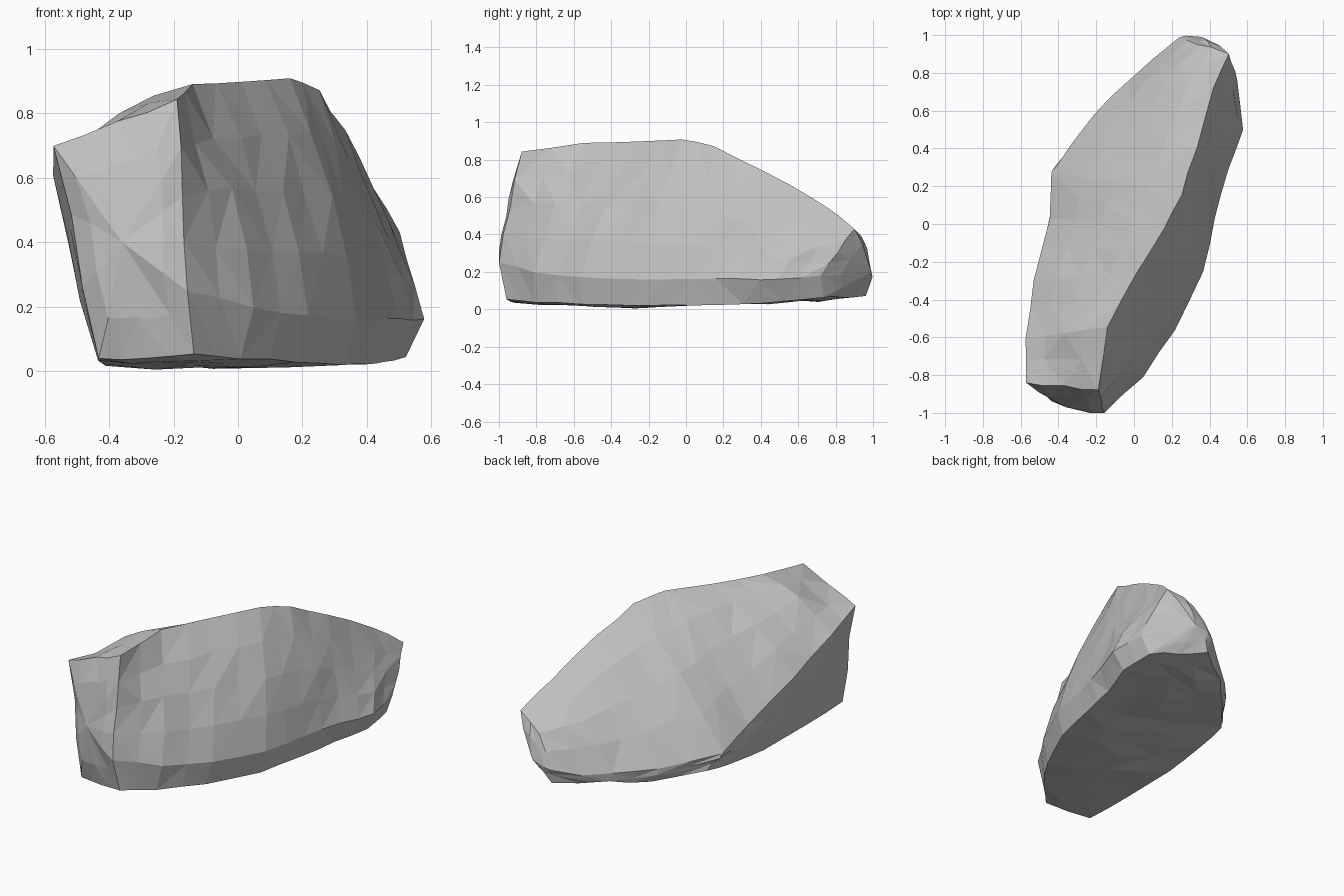
import bpy
import bmesh
import math
import random
from mathutils import Vector

random.seed(4)
if "Cube" in bpy.data.objects:
    bpy.data.objects.remove(bpy.data.objects["Cube"], do_unlink=True)

# Rails running from the front end to the back end of the boulder
west_foot = [(-.43, -.91, .04), (-.43, -.57, .03), (-.41, -.17, .02), (-.4, .12, .04),
             (-.38, .34, .08), (-.18, .59, .05), (0, .77, .05), (.25, .96, .07)]
west_edge = [(-.57, -.84, .7), (-.57, -.6, .61), (-.53, -.3, .45), (-.45, .03, .26),
             (-.44, .27, .17), (-.21, .58, .13), (-.03, .76, .13), (.24, .99, .16)]
ridge = [(-.19, -.88, .84), (-.14, -.55, .89), (.01, -.27, .9), (.16, -.02, .91),
         (.25, .15, .87), (.33, .4, .75), (.42, .72, .57), (.5, .9, .43)]
east_belt = [(-.16, -1, .25), (.05, -.81, .2), (.22, -.56, .17), (.37, -.25, .16),
             (.43, .03, .16), (.5, .29, .16), (.58, .5, .16), (.55, .72, .18)]
east_foot = [(-.14, -.96, .05), (.01, -.81, .04), (.18, -.57, .03), (.33, -.25, .02),
             (.4, .05, .02), (.45, .3, .03), (.52, .52, .04), (.5, .74, .06)]

# Each span joins two rails: start, end, segments, front bulge, back bulge
FLAT = Vector((0, 0, 0))
SPANS = [
    (west_foot, west_edge, 3, Vector((-.015, 0, 0)), FLAT),
    (west_edge, ridge, 4, Vector((-.01, 0, .04)), Vector((-.03, .01, .05))),
    (ridge, east_belt, 4, Vector((.03, -.02, .02)), Vector((.01, 0, 0))),
    (east_belt, east_foot, 1, FLAT, FLAT),
    (east_foot, west_foot, 4, Vector((0, 0, -.02)), FLAT),
]
LAST = len(ridge) - 1


def sample(rail, position):
    """Point on a rail at a fractional index."""
    index = min(int(position), LAST - 1)
    return Vector(rail[index]).lerp(Vector(rail[index + 1]), position - index)


def roughen(point, amount):
    """Shift a point at random without sinking below the ground."""
    shift = Vector([random.uniform(-amount, amount) for axis in point])
    moved = point + shift
    moved.z = max(moved.z, 0)
    return moved


def cross_section(bm, position):
    """One closed ring of vertices around the boulder."""
    ring = []
    for start, end, segments, front, back in SPANS:
        # The bulge fades out towards the front rim
        bulge = front.lerp(back, position / LAST) * min(1, position)
        for step in range(segments):
            t = step / segments
            point = sample(start, position).lerp(sample(end, position), t)
            point += bulge * math.sin(math.pi * t)
            rough = .008 if step else .004
            ring.append(bm.verts.new(roughen(point, rough)))
    return ring


def bridge(bm, first, second):
    """Join two rings with triangles whose diagonals alternate at random."""
    count = len(first)
    for i in range(count):
        j = (i + 1) % count
        a, b, c, d = first[i], first[j], second[j], second[i]
        if random.random() < .5:
            bm.faces.new((a, b, c))
            bm.faces.new((a, c, d))
        else:
            bm.faces.new((a, b, d))
            bm.faces.new((b, c, d))


def cap(bm, ring, centre, push):
    """Close an end with a rounded inner ring and a fan."""
    inner = [bm.verts.new(roughen(v.co.lerp(centre, .35) + push, .006)) for v in ring]
    bridge(bm, ring, inner)
    middle = bm.verts.new(centre + push)
    for i, vert in enumerate(inner):
        bm.faces.new((vert, inner[(i + 1) % len(inner)], middle))


# Boulder body
bm = bmesh.new()
rings = [cross_section(bm, step / 2) for step in range(LAST * 2 + 1)]
for first, second in zip(rings, rings[1:]):
    bridge(bm, first, second)

# Blunt front and back ends
cap(bm, rings[0], Vector((-.36, -.95, .4)), Vector((0, -.02, 0)))
cap(bm, rings[-1], Vector((.36, .98, .2)), Vector((0, .01, 0)))

# Merge slivers into larger facets
bmesh.ops.remove_doubles(bm, verts=bm.verts, dist=.03)
bmesh.ops.recalc_face_normals(bm, faces=bm.faces)

mesh = bpy.data.meshes.new("boulder")
bm.to_mesh(mesh)
bm.free()
boulder = bpy.data.objects.new("boulder", mesh)
bpy.context.collection.objects.link(boulder)

# Plain grey stone
stone = bpy.data.materials.new("grey_stone")
stone.use_nodes = True
grey = (.53, .53, .53, 1)
stone.diffuse_color = grey
stone.node_tree.nodes["Principled BSDF"].inputs["Base Color"].default_value = grey
mesh.materials.append(stone)
